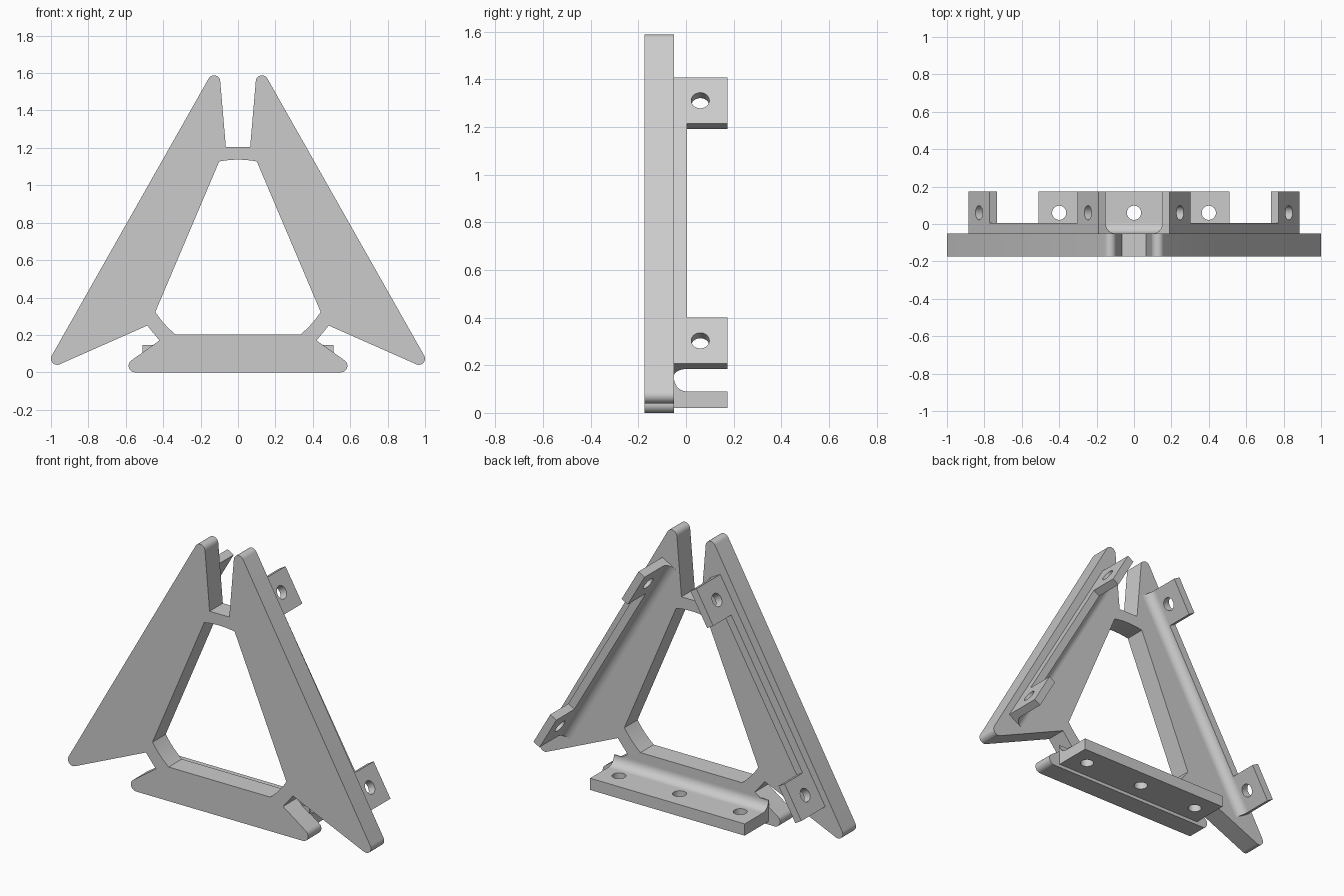
import bpy
import bmesh
from math import sin, cos, pi, radians
from mathutils import Matrix, Vector

cube = bpy.data.objects.get("Cube")
if cube:
    bpy.data.objects.remove(cube, do_unlink=True)

# Single grey material
grey = bpy.data.materials.new("plain grey")
grey.use_nodes = True
COLOUR = (0.6, 0.6, 0.6, 1)
grey.diffuse_color = COLOUR
grey.node_tree.nodes["Principled BSDF"].inputs["Base Color"].default_value = COLOUR

DEPTH = Vector((0, 1, 0))
PLATE_BACK = -0.05
BACK = 0.175
HOLE_Y = 0.06
HOLE_R = 0.038
FILLET_R = 0.055


def arc(cx, cy, r, start, end, steps=10):
    angles = [radians(start + (end - start) * i / steps) for i in range(steps + 1)]
    return [(cx + r * cos(a), cy + r * sin(a)) for a in angles]


def circle(cx, cy, r):
    return arc(cx, cy, r, 0, 360, 32)[:-1]


def mirrored(half):
    return half + [(-x, y) for x, y in reversed(half) if abs(x) > 1e-4]


def frame(x_axis, y_axis, origin):
    m = Matrix((x_axis, y_axis, x_axis.cross(y_axis))).transposed().to_4x4()
    m.translation = origin
    return m


def prism(name, loops, thickness, matrix):
    """Extrude a filled outline, with any holes, about its own plane."""
    curve = bpy.data.curves.new(name + " outline", "CURVE")
    curve.dimensions = "2D"
    curve.fill_mode = "BOTH"
    curve.extrude = thickness / 2
    for loop in loops:
        spline = curve.splines.new("POLY")
        spline.points.add(len(loop) - 1)
        for point, (x, y) in zip(spline.points, loop):
            point.co = (x, y, 0, 1)
        spline.use_cyclic_u = True
    helper = bpy.data.objects.new(name + " helper", curve)
    bpy.context.collection.objects.link(helper)
    graph = bpy.context.evaluated_depsgraph_get()
    mesh = bpy.data.meshes.new_from_object(helper.evaluated_get(graph))
    bpy.data.objects.remove(helper, do_unlink=True)
    bpy.data.curves.remove(curve)

    # Weld the caps to the walls and bake the placement
    bm = bmesh.new()
    bm.from_mesh(mesh)
    bmesh.ops.remove_doubles(bm, verts=bm.verts, dist=1e-5)
    bm.transform(matrix)
    bmesh.ops.recalc_face_normals(bm, faces=bm.faces)
    bm.to_mesh(mesh)
    bm.free()
    mesh.name = name
    mesh.materials.clear()
    mesh.materials.append(grey)
    obj = bpy.data.objects.new(name, mesh)
    bpy.context.collection.objects.link(obj)
    bpy.ops.object.select_all(action="DESELECT")
    obj.select_set(True)
    bpy.context.view_layer.objects.active = obj
    bpy.ops.object.shade_smooth_by_angle(angle=radians(30))
    return obj


# Triangular front plate with rounded tips, corner notches and a central opening
outer = (arc(0.55, 0.035, 0.035, -90, 55)
         + [(0.42, 0.17), (0.485, 0.25)]
         + arc(0.967, 0.073, 0.033, -114, 30)
         + arc(0.128, 1.555, 0.033, 30, 175)
         + [(0.065, 1.205)])
opening = arc(0, 0.61, 0.527, -50.5, -33) + arc(0, 0.61, 0.527, 79, 90)
plate_frame = frame(Vector((1, 0, 0)), Vector((0, 0, 1)), Vector((0, -0.1125, 0)))
prism("front_plate", [mirrored(outer), mirrored(opening)], 0.125, plate_frame)


def bracket(name, along, outer_mid, thickness, length, loops):
    """Flange standing off the plate back, with a concave fillet on its inner side."""
    inward = along.cross(DEPTH)
    prism(name, loops, thickness, frame(along, DEPTH, outer_mid + inward * thickness / 2))
    corner = [(-0.005, PLATE_BACK - 0.005), (FILLET_R, PLATE_BACK - 0.005)]
    curve = arc(FILLET_R, PLATE_BACK + FILLET_R, FILLET_R, 270, 180, 12)
    corner += curve + [(-0.005, PLATE_BACK + FILLET_R)]
    prism(name + "_fillet", [corner], length,
          frame(inward, DEPTH, outer_mid + inward * thickness))


# Bottom shelf with three screw holes
half = 0.51
root = PLATE_BACK - 0.005
shelf = [(-half, root), (half, root), (half, BACK), (-half, BACK)]
holes = [circle(x, HOLE_Y, HOLE_R) for x in (-0.4, 0, 0.4)]
bracket("bottom_shelf", Vector((1, 0, 0)), Vector((0, 0, 0.02)), 0.07, 2 * half,
        [shelf] + holes)

# Side rails, each with a drilled tab at both ends
half, tab, rail_top = 0.693, 0.222, 0.005
rail = mirrored([(half, root), (half, BACK), (half - tab, BACK), (half - tab, rail_top)])
holes = [circle(s * (half - tab / 2), HOLE_Y, HOLE_R) for s in (-1, 1)]
for side, name in ((1, "left_rail"), (-1, "right_rail")):
    along = Vector((-cos(pi / 3), 0, side * sin(pi / 3)))
    bracket(name, along, Vector((side * 0.5375, 0, 0.8075)), 0.046, 2 * half,
            [rail] + holes)
